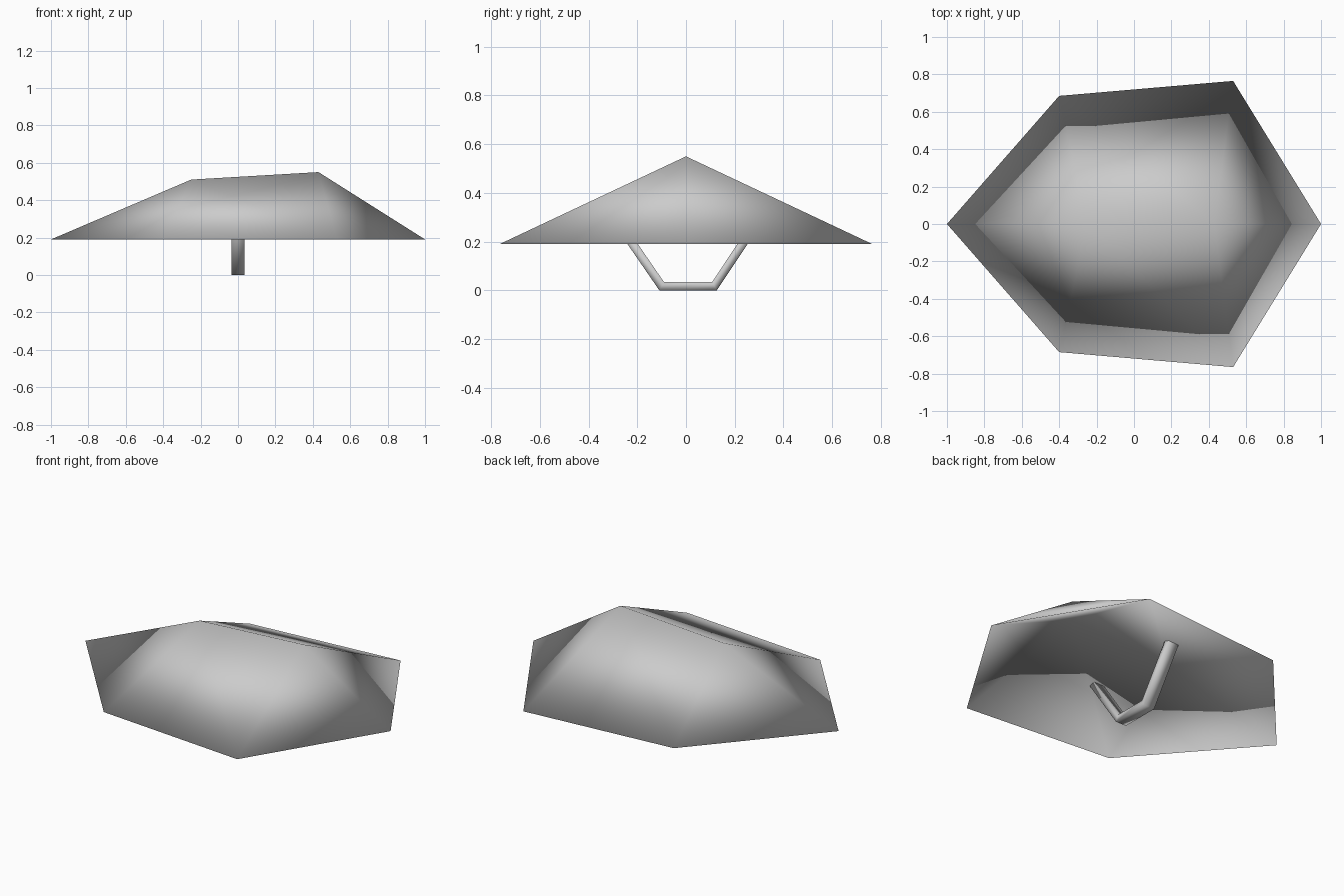
import bpy
import bmesh
from mathutils import Vector

if "Cube" in bpy.data.objects:
    bpy.data.objects.remove(bpy.data.objects["Cube"])

# One plain grey for the whole model
grey = bpy.data.materials.new("light grey")
grey.diffuse_color = (0.6, 0.6, 0.6, 1.0)
grey.use_nodes = True
grey.node_tree.nodes["Principled BSDF"].inputs["Base Color"].default_value = grey.diffuse_color


def add_object(name, bm):
    bmesh.ops.recalc_face_normals(bm, faces=bm.faces)
    for f in bm.faces:
        f.smooth = True
    mesh = bpy.data.meshes.new(name)
    bm.to_mesh(mesh)
    bm.free()
    mesh.materials.append(grey)
    obj = bpy.data.objects.new(name, mesh)
    bpy.context.collection.objects.link(obj)
    return obj


# Shield shell: outer and inner skins meeting at a sharp six-sided rim
bm = bmesh.new()
rim = [bm.verts.new((x, y, 0.19)) for x, y in
       [(-1, 0), (-0.4, -0.685), (0.53, -0.765), (1, 0), (0.53, 0.765), (-0.4, 0.685)]]


def add_skin(left_z, right_z, outer):
    left = bm.verts.new((-0.25, 0, left_z))
    right = bm.verts.new((0.43, 0, right_z))
    # end facets
    for i, top in ((0, left), (5, left), (2, right), (3, right)):
        bm.faces.new((rim[i], rim[(i + 1) % 6], top))
    # long sides, split along opposite diagonals on the two skins
    for a, b, p, q in ((1, 2, left, right), (4, 5, right, left)):
        if outer:
            bm.faces.new((rim[a], rim[b], p))
            bm.faces.new((rim[b], q, p))
        else:
            bm.faces.new((rim[a], rim[b], q))
            bm.faces.new((rim[a], q, p))


add_skin(0.51, 0.55, True)
add_skin(0.40, 0.435, False)
add_object("shield_shell", bm)

# Grip: flat rectangular strap swept along a bent path into the inner skin
HALF_WIDTH, HALF_THICK = 0.035, 0.0175
path = [Vector((0, y, z)) for y, z in
        [(-0.322, 0.34), (-0.10, 0.0175), (0.117, 0.0175), (0.331, 0.34)]]
bm = bmesh.new()
rings = []
for i, p in enumerate(path):
    before = (p - path[max(i - 1, 0)]).normalized()
    after = (path[min(i + 1, len(path) - 1)] - p).normalized()
    tangent = (before + after).normalized()
    normal = Vector((1, 0, 0)).cross(tangent)
    # widen the section at the mitred bends
    thick = HALF_THICK / tangent.dot(after if i == 0 else before)
    rings.append([bm.verts.new(p + Vector((sx * HALF_WIDTH, 0, 0)) + normal * sn * thick)
                  for sx, sn in ((-1, -1), (1, -1), (1, 1), (-1, 1))])
for r0, r1 in zip(rings, rings[1:]):
    for k in range(4):
        j = (k + 1) % 4
        bm.faces.new((r0[k], r0[j], r1[j], r1[k]))
bm.faces.new(rings[0])
bm.faces.new(rings[-1])
add_object("grip", bm)
